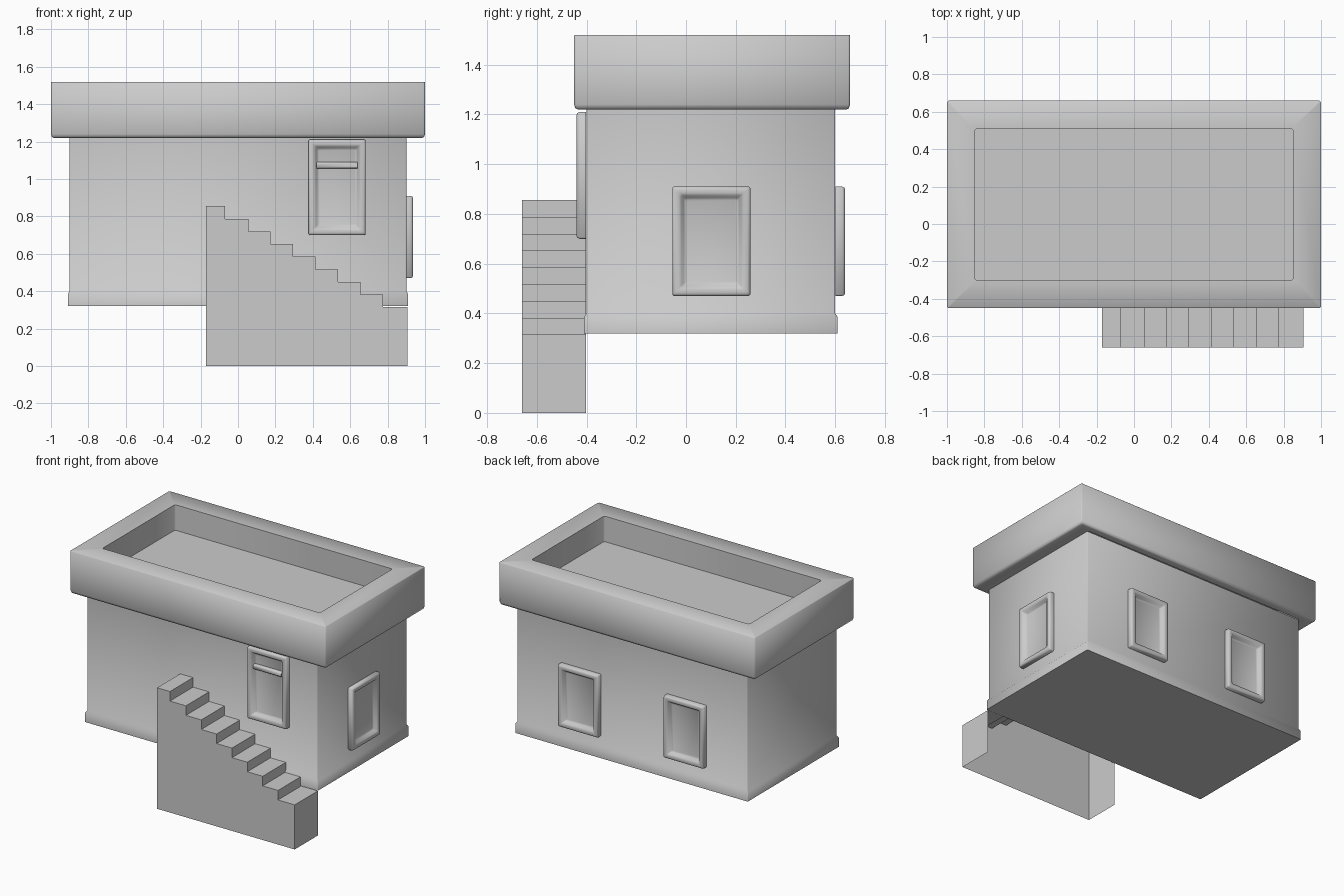
import bpy, bmesh
from math import pi, radians

if "Cube" in bpy.data.objects:
    bpy.data.objects.remove(bpy.data.objects["Cube"])


def finish(bm, name, smooth=True):
    bmesh.ops.recalc_face_normals(bm, faces=bm.faces)
    mesh = bpy.data.meshes.new(name)
    bm.to_mesh(mesh)
    bm.free()
    ob = bpy.data.objects.new(name, mesh)
    bpy.context.collection.objects.link(ob)
    bpy.ops.object.select_all(action='DESELECT')
    ob.select_set(True)
    bpy.context.view_layer.objects.active = ob
    if smooth:
        bpy.ops.object.shade_smooth_by_angle(angle=radians(50))
    return ob


def loft(name, rings, center=(0, 0), cap_start=False, cap_end=False, c=0.0):
    """Stack rectangles (half_x, half_y, z), with corners cut by c."""
    bm = bmesh.new()
    loops = []
    for hx, hy, z in rings:
        pts = []
        for sx, sy in ((1, 1), (-1, 1), (-1, -1), (1, -1)):
            pair = [(sx * hx, sy * (hy - c)), (sx * (hx - c), sy * hy)]
            pts += pair if sx * sy > 0 else pair[::-1]
        loops.append([bm.verts.new((x + center[0], y + center[1], z)) for x, y in pts])
    n = len(loops[0])
    for a, b in zip(loops, loops[1:]):
        for i in range(n):
            bm.faces.new((a[i], a[(i + 1) % n], b[(i + 1) % n], b[i]))
    if cap_start:
        bm.faces.new(loops[0])
    if cap_end:
        bm.faces.new(loops[-1])
    return finish(bm, name)


# Walls with a slightly wider skirt at the bottom
loft("walls", [(0.91, 0.51, 0.32), (0.91, 0.51, 0.385), (0.90, 0.50, 0.40),
               (0.90, 0.50, 1.22)], (0, 0.1), cap_start=True, c=0.004)

# Overhanging roof with a sunken top
loft("roof", [(0.90, 0.50, 1.22), (0.985, 0.54, 1.22), (0.995, 0.55, 1.225),
              (1.0, 0.555, 1.24), (1.0, 0.555, 1.517), (0.997, 0.552, 1.52),
              (0.85, 0.405, 1.52), (0.85, 0.405, 1.34)], (0, 0.105),
     cap_end=True, c=0.008)


# Rounded frames with a recessed panel, turned to face outwards
def frame(name, hw, hh, loc, turn):
    depth = 0.038
    profile = [(0, 0), (0, depth - 0.012), (0.004, depth - 0.003), (0.012, depth),
               (0.026, depth), (0.036, depth - 0.006), (0.045, 0.014), (0.055, 0.009)]
    ob = loft(name, [(hw - i, hh - i, z) for i, z in profile], cap_end=True, c=0.006)
    ob.location = loc
    ob.rotation_euler = (pi / 2, 0, turn)
    return ob


frame("door", 0.153, 0.255, (0.53, -0.402, 0.955), 0)
frame("window_right", 0.157, 0.22, (0.898, 0.102, 0.69), pi / 2)
for i, x in enumerate((0.40, -0.425)):
    frame(f"window_back_{i + 1}", 0.157, 0.22, (x, 0.602, 0.69), pi)

# Crossbar of the door
bar = loft("door_crossbar", [(0.11, 0.018, 0.008), (0.11, 0.016, 0.024),
                             (0.11, 0.010, 0.030)], cap_end=True, c=0.002)
bar.location = (0.53, -0.402, 1.073)
bar.rotation_euler = (pi / 2, 0, 0)

# Stairs: shell open at the back and bottom
edges = [-0.17, -0.07] + [0.055 + 0.12 * i for i in range(7)] + [0.905]
profile = [(edges[0], 0)]
for i in range(9):
    z = 0.855 - 0.0675 * i
    profile += [(edges[i], z), (edges[i + 1], z)]
profile.append((edges[-1], 0))
bm = bmesh.new()
front = [bm.verts.new((x, -0.66, z)) for x, z in profile]
back = [bm.verts.new((x, -0.402, z)) for x, z in profile]
bm.faces.new(front)
for i in range(len(profile) - 1):
    bm.faces.new((front[i], back[i], back[i + 1], front[i + 1]))
finish(bm, "stairs", smooth=False)
